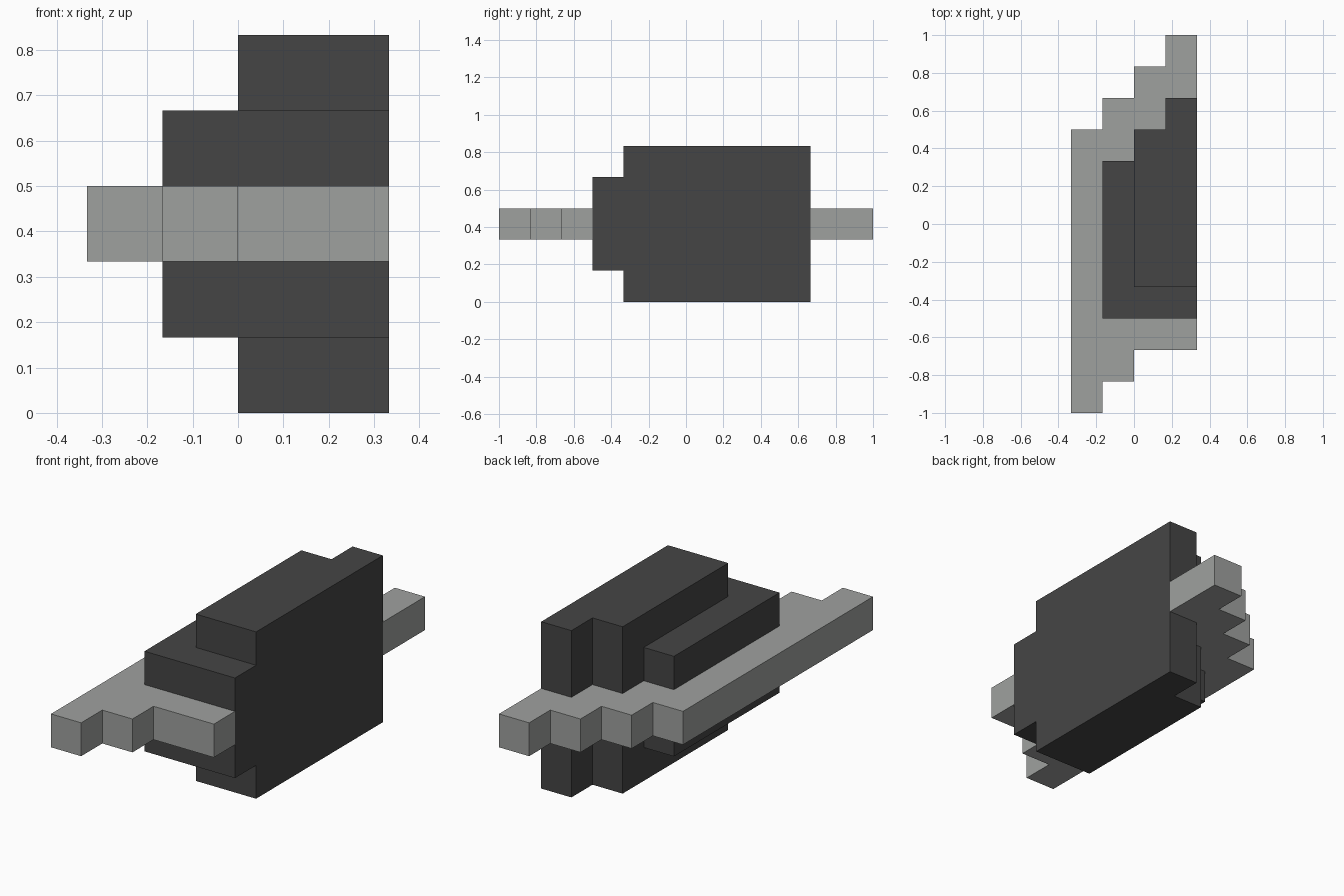
import bpy
import bmesh

cube = bpy.data.objects.get("Cube")
if cube:
    bpy.data.objects.remove(cube, do_unlink=True)

U = 1 / 6  # one grid step


def material(name, rgb):
    mat = bpy.data.materials.new(name)
    mat.use_nodes = True
    mat.diffuse_color = (*rgb, 1)
    bsdf = mat.node_tree.nodes["Principled BSDF"]
    bsdf.inputs["Base Color"].default_value = (*rgb, 1)
    bsdf.inputs["Roughness"].default_value = 0.6
    return mat


def slab(name, outline, z0, z1, mat):
    """Extrude a flat outline, given in grid steps, from z0 to z1."""
    bm = bmesh.new()
    face = bm.faces.new([bm.verts.new((x * U, y * U, z0 * U)) for x, y in outline])
    ext = bmesh.ops.extrude_face_region(bm, geom=[face])
    verts = [g for g in ext["geom"] if isinstance(g, bmesh.types.BMVert)]
    bmesh.ops.translate(bm, verts=verts, vec=(0, 0, (z1 - z0) * U))
    bmesh.ops.recalc_face_normals(bm, faces=bm.faces)
    mesh = bpy.data.meshes.new(name)
    bm.to_mesh(mesh)
    bm.free()
    mesh.materials.append(mat)
    obj = bpy.data.objects.new(name, mesh)
    bpy.context.collection.objects.link(obj)
    return obj


dark = material("dark grey", (0.060, 0.060, 0.060))
light = material("light grey", (0.347, 0.356, 0.347))

# Dark body: narrow slabs below and above a wider middle slab
narrow = [(0, -2), (2, -2), (2, 4), (1, 4), (1, 3), (0, 3)]
wide = [(-1, -3), (2, -3), (2, 4), (1, 4), (1, 3), (0, 3), (0, 2), (-1, 2)]
slab("body_lower", narrow, 0, 1, dark)
slab("body_middle", wide, 1, 4, dark)
slab("body_upper", narrow, 4, 5, dark)

# Light wing plate with stepped ends, recessed where the body's flat side covers it
wing = [(-2, -6), (-1, -6), (-1, -5), (0, -5), (0, -4), (2, -4),
        (2, -3), (1.5, -3), (1.5, 4), (2, 4), (2, 6), (1, 6),
        (1, 5), (0, 5), (0, 4), (-1, 4), (-1, 3), (-2, 3)]
slab("wing_plate", wing, 2, 3, light)
